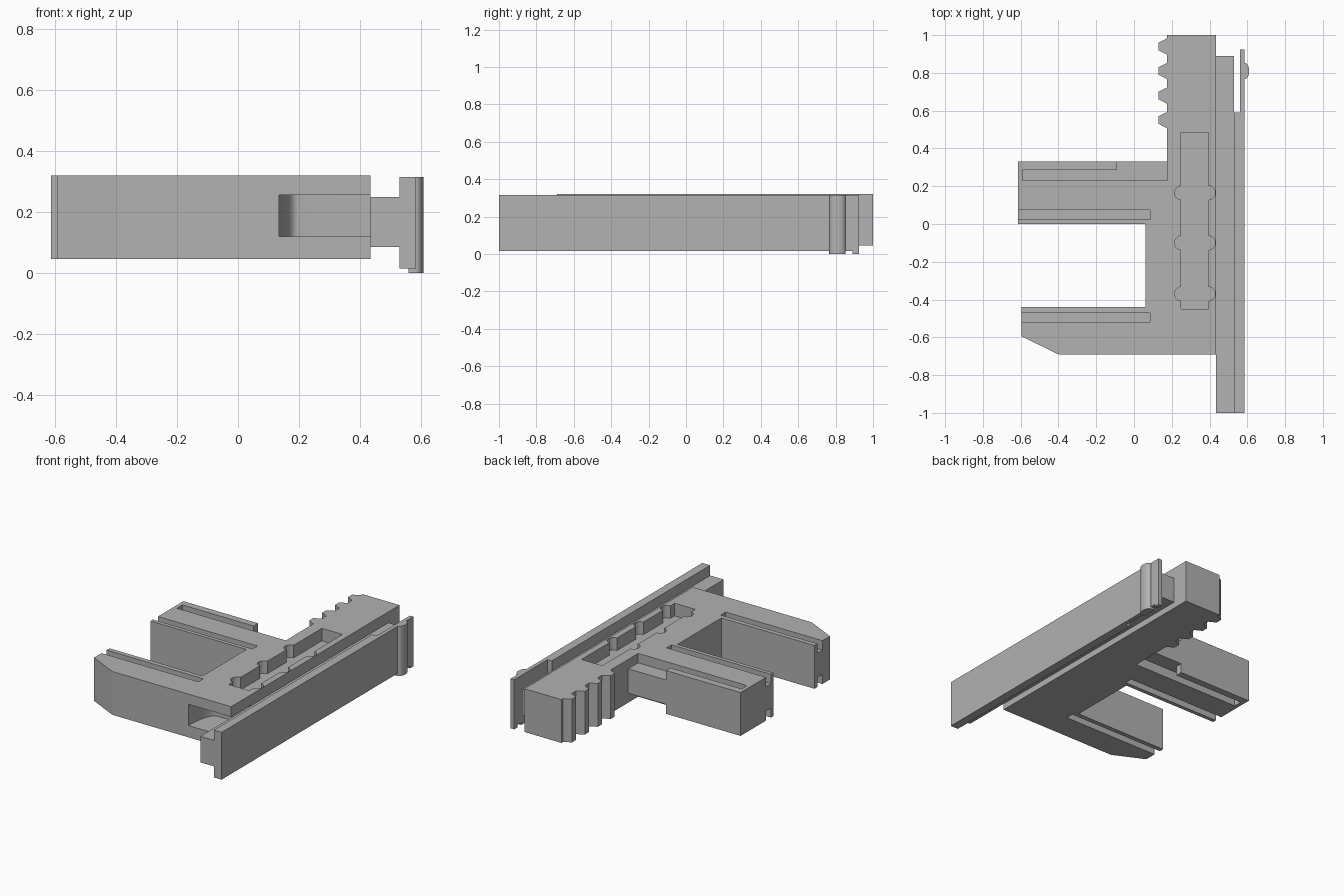
import bpy, bmesh, math

cube = bpy.data.objects.get("Cube")
if cube:
    bpy.data.objects.remove(cube, do_unlink=True)

grey = bpy.data.materials.new("plain grey")
grey.use_nodes = True
colour = (0.445, 0.445, 0.445, 1)
grey.diffuse_color = colour
grey.node_tree.nodes["Principled BSDF"].inputs["Base Color"].default_value = colour


def prism(name, outline, z0, z1):
    """Extrude a plan outline from z0 to z1."""
    bm = bmesh.new()
    face = bm.faces.new([bm.verts.new((x, y, z0)) for x, y in outline])
    top = bmesh.ops.extrude_face_region(bm, geom=[face])["geom"]
    bmesh.ops.translate(bm, vec=(0, 0, z1 - z0),
                        verts=[v for v in top if isinstance(v, bmesh.types.BMVert)])
    bmesh.ops.recalc_face_normals(bm, faces=bm.faces)
    mesh = bpy.data.meshes.new(name)
    bm.to_mesh(mesh)
    bm.free()
    mesh.materials.append(grey)
    obj = bpy.data.objects.new(name, mesh)
    bpy.context.collection.objects.link(obj)
    return obj


def rect(x0, x1, y0, y1):
    return [(x0, y0), (x1, y0), (x1, y1), (x0, y1)]


def arc(cx, cy, rx, ry, a0, a1, n):
    angles = [math.radians(a0 + (a1 - a0) * i / n) for i in range(n + 1)]
    return [(cx + rx * math.cos(a), cy + ry * math.sin(a)) for a in angles]


def combine(target, outline, z0, z1, operation="DIFFERENCE"):
    """Cut or add a prism, then discard the helper."""
    tool = prism("helper", outline, z0, z1)
    tool.hide_render = True
    mod = target.modifiers.new("shape", "BOOLEAN")
    mod.operation, mod.solver, mod.object = operation, "EXACT", tool
    bpy.context.view_layer.objects.active = target
    bpy.ops.object.modifier_apply(modifier=mod.name)
    bpy.data.objects.remove(tool, do_unlink=True)


BOTTOM, TOP = 0.045, 0.32

# Main body: spine with rack teeth, wide arm and chamfered front arm
outline = [(0.435, -0.69), (0.435, 1.0), (0.175, 1.0)]
for i in range(4):
    y = 0.94 - 0.13 * i
    outline += [(0.175, y + 0.043), (0.13, y + 0.02), (0.13, y - 0.02), (0.175, y - 0.043)]
outline += [(0.175, 0.33), (-0.615, 0.33), (-0.615, 0), (0.06, 0), (0.06, -0.44),
            (-0.595, -0.44), (-0.595, -0.595), (-0.40, -0.69)]
body = prism("main_body", outline, BOTTOM, TOP)

# Guide grooves, alike on top and underside
stepped_groove = [(-0.59, 0.23), (0.175, 0.23), (0.175, 0.36), (-0.09, 0.36),
                  (-0.09, 0.285), (-0.59, 0.285)]
grooves = [rect(-0.7, 0.085, 0.025, 0.075), rect(-0.7, 0.085, -0.52, -0.47), stepped_groove]
for groove in grooves:
    combine(body, groove, TOP - 0.06, TOP + 0.1)
    combine(body, groove, BOTTOM - 0.1, BOTTOM + 0.06)

# Long top pocket with three pairs of rounded notches
left, right = [], []
for y in (-0.37, -0.10, 0.165):
    right += arc(0.395, y, 0.035, 0.037, -90, 90, 10)
    left += arc(0.25, y, 0.035, 0.037, 270, 90, 10)
pocket = [(0.25, -0.45), (0.395, -0.45)] + right + [(0.395, 0.485), (0.25, 0.485)] + left[::-1]
combine(body, pocket, TOP - 0.08, TOP + 0.1)

# Front side opening with a curved inner wall
opening = [(0.5, -0.49), (0.5, -0.8), (0.135, -0.8)]
opening += arc(0.195, -0.69, 0.06, 0.2, 180, 90, 12)
combine(body, opening, 0.12, 0.255)

# Sliding rail: web, tall plate and sprung latch arm
prism("rail_web", rect(0.435, 0.53, -1.0, 0.89), 0.085, 0.25)
plate = prism("rail_plate", rect(0.53, 0.585, -1.0, 0.59), 0.015, 0.315)
arm = prism("latch_arm", rect(0.56, 0.585, 0.59, 0.89), 0.015, 0.315)
tip = prism("latch_tip", rect(0.56, 0.585, 0.89, 0.925), 0.0, 0.315)
bump_outline = [(0.56, 0.765), (0.585, 0.765)]
bump_outline += arc(0.585, 0.81, 0.025, 0.043, -90, 90, 16) + [(0.56, 0.853)]
bump = prism("latch_bump", bump_outline, 0.0, 0.315)

# Soften only the curved walls
bpy.ops.object.select_all(action="DESELECT")
for obj in (body, bump):
    obj.select_set(True)
bpy.context.view_layer.objects.active = body
bpy.ops.object.shade_smooth_by_angle(angle=math.radians(22))
